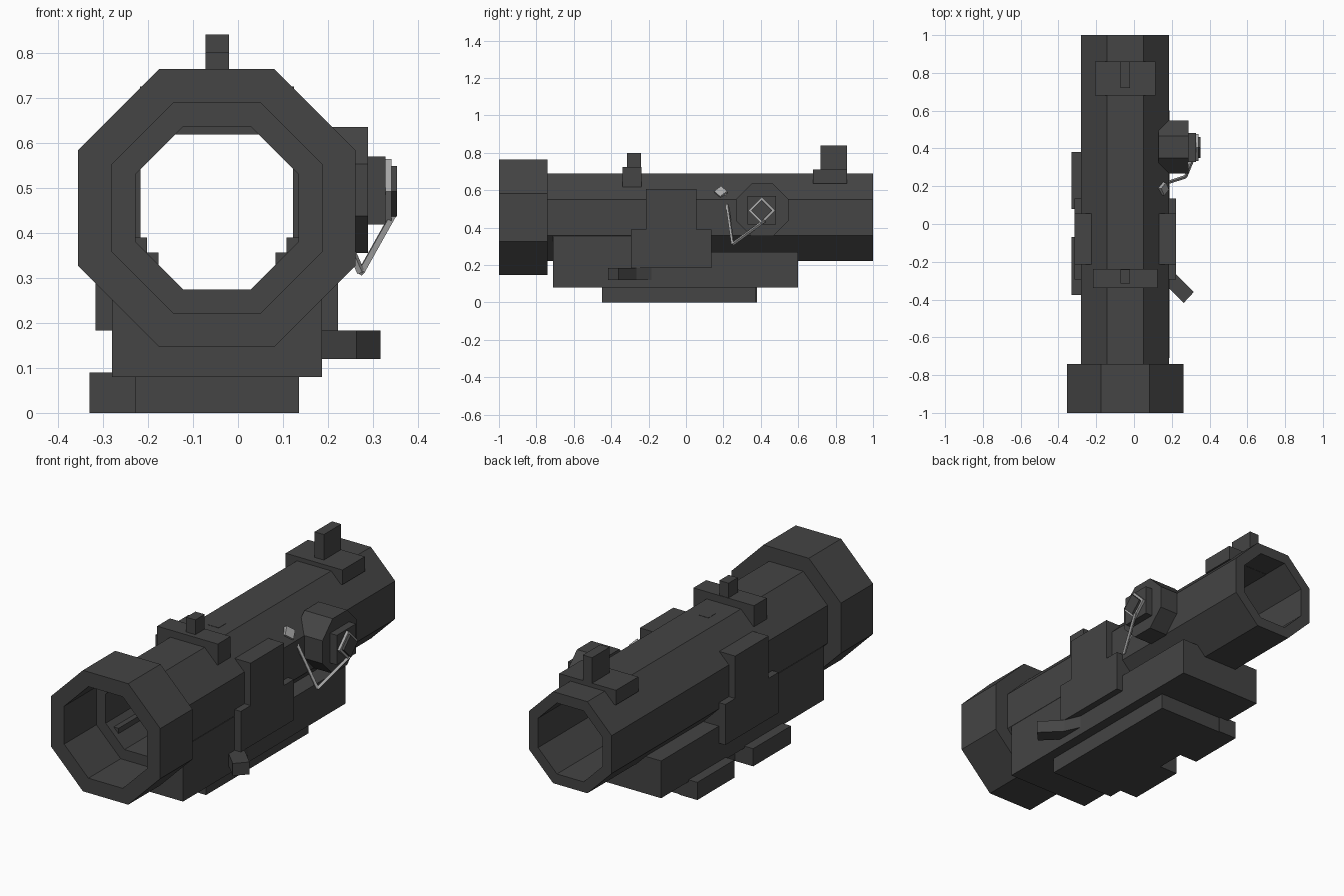
import bpy, bmesh, math
from mathutils import Vector, Matrix

if "Cube" in bpy.data.objects:
    bpy.data.objects.remove(bpy.data.objects["Cube"])

CX, CZ = -0.047, 0.455          # bore axis


def material(name, v):
    m = bpy.data.materials.new(name)
    m.diffuse_color = (v, v, v, 1)
    m.use_nodes = True
    m.node_tree.nodes["Principled BSDF"].inputs["Base Color"].default_value = m.diffuse_color
    return m


BODY = material("dark grey", 0.058)
METAL = material("light grey", 0.40)


def finish(name, bm, mat=BODY):
    bmesh.ops.recalc_face_normals(bm, faces=bm.faces)
    me = bpy.data.meshes.new(name)
    bm.to_mesh(me)
    bm.free()
    me.materials.append(mat)
    ob = bpy.data.objects.new(name, me)
    bpy.context.collection.objects.link(ob)
    return ob


def box(name, x, y, z, mat=BODY):
    bm = bmesh.new()
    bmesh.ops.create_cube(bm, size=1)
    for v in bm.verts:
        v.co = [(a + b) / 2 + c * (b - a) for (a, b), c in zip((x, y, z), v.co)]
    return finish(name, bm, mat)


def mirrored_boxes(name, x, y, z):
    box("right_" + name, x, y, z)
    box("left_" + name, (2 * CX - x[1], 2 * CX - x[0]), y, z)


def octagon_pipe(name, outer, inner, y0, y1):
    bm = bmesh.new()
    rings = []
    for apothem, y in ((outer, y0), (outer, y1), (inner, y1), (inner, y0)):
        r = apothem / math.cos(math.pi / 8)
        angles = [math.pi / 8 + i * math.pi / 4 for i in range(8)]
        rings.append([bm.verts.new((CX + r * math.cos(a), y, CZ + r * math.sin(a)))
                      for a in angles])
    for k in range(4):
        a, b = rings[k], rings[(k + 1) % 4]
        for i in range(8):
            j = (i + 1) % 8
            bm.faces.new((a[i], a[j], b[j], b[i]))
    return finish(name, bm)


def side_prism(name, sides, radius, turn, x, y, z, mat=BODY):
    """Prism along x, centred on y and z."""
    bm = bmesh.new()
    base = [bm.verts.new((x[0], y + radius * math.cos(turn + i * math.tau / sides),
                          z + radius * math.sin(turn + i * math.tau / sides)))
            for i in range(sides)]
    face = bm.faces.new(base)
    ext = bmesh.ops.extrude_face_region(bm, geom=[face])["geom"]
    for v in ext:
        if isinstance(v, bmesh.types.BMVert):
            v.co.x = x[1]
    return finish(name, bm, mat)


def rod(name, a, b, r):
    a, b = Vector(a), Vector(b)
    bm = bmesh.new()
    rot = (b - a).to_track_quat('Z', 'Y').to_matrix().to_4x4()
    bmesh.ops.create_cone(bm, cap_ends=True, segments=4, radius1=r, radius2=r,
                          depth=(b - a).length,
                          matrix=Matrix.Translation((a + b) / 2) @ rot)
    return finish(name, bm, METAL)


# Main tube and front bell
octagon_pipe("main_tube", 0.2335, 0.181, -0.74, 1.0)
octagon_pipe("front_bell", 0.3085, 0.2335, -1.0, -0.74)

# Mount base, cheeks and bottom rail
box("mount_base", (-0.28, 0.187), (-0.71, 0.6), (0.08, 0.27))
mirrored_boxes("base_cheek", (0.083, 0.187), (-0.71, 0.135), (0.26, 0.356))
box("bottom_rail", (-0.228, 0.135), (-0.45, 0.375), (0, 0.08))
for i, y in enumerate(((-0.375, -0.07), (0.08, 0.38))):
    box("rail_clamp_%d" % i, (-0.33, -0.228), y, (0, 0.09))

# Stepped side plates
mirrored_boxes("upper_side_plate", (0.122, 0.222), (-0.215, 0.055), (0.39, 0.606))
mirrored_boxes("lower_side_plate", (0.108, 0.222), (-0.294, 0.135), (0.183, 0.39))

# Front and rear sights
box("front_sight_block", (-0.218, 0.124), (-0.34, -0.237), (0.618, 0.725))
box("front_sight_post", (-0.072, -0.02), (-0.315, -0.24), (0.72, 0.80))
box("rear_sight_block", (-0.207, 0.113), (0.68, 0.86), (0.635, 0.71))
box("rear_sight_post", (-0.072, -0.02), (0.72, 0.86), (0.70, 0.84))
box("top_plate", (-0.078, -0.018), (-0.13, -0.07), (0.684, 0.69))

# Clamp lever
bm = bmesh.new()
outline = [(0.16, -0.185), (0.187, -0.185), (0.222, -0.265), (0.317, -0.36),
           (0.263, -0.418), (0.16, -0.315)]
face = bm.faces.new([bm.verts.new((x, y, 0.12)) for x, y in outline])
ext = bmesh.ops.extrude_face_region(bm, geom=[face])["geom"]
bmesh.ops.translate(bm, vec=(0, 0, 0.063),
                    verts=[v for v in ext if isinstance(v, bmesh.types.BMVert)])
finish("clamp_lever", bm)

# Side turret with square cap and diamond knob
side_prism("turret", 8, 0.14 / math.cos(math.pi / 8), math.pi / 8, (0.13, 0.289), 0.408, 0.495)
box("turret_cap", (0.28, 0.328), (0.328, 0.482), (0.418, 0.569))
side_prism("knob_rim", 4, 0.072, 0, (0.32, 0.341), 0.405, 0.492, METAL)
side_prism("knob", 4, 0.056, 0, (0.33, 0.353), 0.405, 0.492)

# Cap tether and its anchor
rod("tether_outer", (0.343, 0.42, 0.437), (0.273, 0.25, 0.312), 0.009)
rod("tether_inner", (0.273, 0.25, 0.312), (0.155, 0.212, 0.58), 0.009)
rod("tether_anchor", (0.125, 0.19, 0.565), (0.165, 0.185, 0.595), 0.035)
